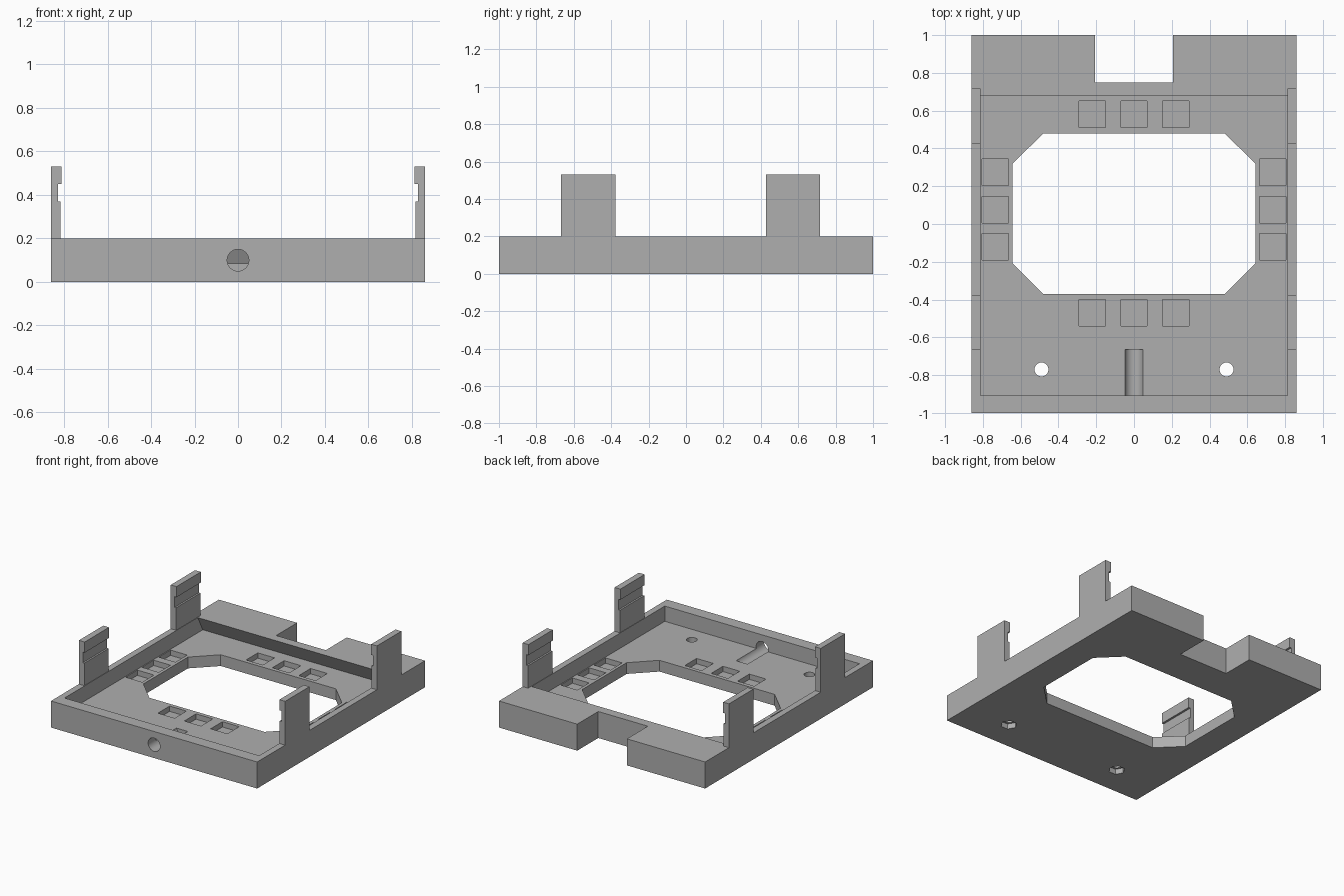
import bpy, bmesh, math
from mathutils import Vector

cube = bpy.data.objects.get("Cube")
if cube:
    bpy.data.objects.remove(cube, do_unlink=True)

grey = bpy.data.materials.new("plain grey")
grey.use_nodes = True
colour = (0.43, 0.43, 0.43, 1)
grey.diffuse_color = colour
grey.node_tree.nodes["Principled BSDF"].inputs["Base Color"].default_value = colour


def prism(name, points, direction):
    """Extrude a closed 3D outline along a direction."""
    bm = bmesh.new()
    face = bm.faces.new([bm.verts.new(p) for p in points])
    out = bmesh.ops.extrude_face_region(bm, geom=[face])
    moved = [v for v in out["geom"] if isinstance(v, bmesh.types.BMVert)]
    bmesh.ops.translate(bm, verts=moved, vec=Vector(direction))
    bmesh.ops.recalc_face_normals(bm, faces=bm.faces)
    mesh = bpy.data.meshes.new(name)
    bm.to_mesh(mesh)
    bm.free()
    mesh.materials.append(grey)
    obj = bpy.data.objects.new(name, mesh)
    bpy.context.collection.objects.link(obj)
    return obj


def upright(name, outline, z0, z1):
    return prism(name, [(x, y, z0) for x, y in outline], (0, 0, z1 - z0))


def box(name, x0, x1, y0, y1, z0, z1):
    return upright(name, [(x0, y0), (x1, y0), (x1, y1), (x0, y1)], z0, z1)


def ring(x, y, r, n):
    return [(x + r * math.cos(math.tau * i / n), y + r * math.sin(math.tau * i / n))
            for i in range(n)]


W, TOP, FLOOR, INNER = 0.86, 0.2, 0.085, 0.812

# Tray slab with the notch in its back edge
tray = upright("tray", [(-W, -1), (W, -1), (W, 1), (0.207, 1), (0.207, 0.75),
                        (-0.207, 0.75), (-0.207, 1), (-W, 1)], 0, TOP)

# Recess, undercut along its back wall
slope = 0.06 / (TOP - FLOOR)
recess = [(-0.907, FLOOR), (0.74, FLOOR), (0.68 - 0.1 * slope, TOP + 0.1), (-0.907, TOP + 0.1)]
cutters = [prism("recess_cutter", [(-INNER, y, z) for y, z in recess], (2 * INNER, 0, 0))]

# Central window with chamfered corners
window = [(0.48, 0.48), (-0.48, 0.48), (-0.642, 0.32), (-0.642, -0.21),
          (-0.48, -0.37), (0.48, -0.37), (0.642, -0.21), (0.642, 0.32)]
cutters.append(upright("window_cutter", window, -0.1, 0.15))

# Square pockets around the window
half = 0.07
centres = [(x, y) for x in (-0.22, 0, 0.22) for y in (0.58, -0.47)]
centres += [(x, y) for x in (-0.735, 0.735) for y in (-0.12, 0.075, 0.275)]
for x, y in centres:
    cutters.append(box("pocket_cutter", x - half, x + half, y - half, y + half,
                       FLOOR - 0.04, 0.15))

# Screw holes with hexagonal nut seats underneath
for x in (-0.49, 0.49):
    cutters.append(upright("screw_cutter", ring(x, -0.77, 0.037, 24), -0.1, 0.15))
    cutters.append(upright("nut_cutter", ring(x, -0.77, 0.058, 6), -0.1, 0.04))

# Round channel through the front wall
channel = [(x, -1.1, z) for x, z in ring(0, 0.1, 0.05, 32)]
cutters.append(prism("channel_cutter", channel, (0, 0.435, 0)))

# Apply all cuts, then discard the cutters
for c in cutters:
    c.hide_render = True
    mod = tray.modifiers.new("cut", "BOOLEAN")
    mod.operation, mod.solver, mod.object = "DIFFERENCE", "EXACT", c
bpy.context.view_layer.update()
result = bpy.data.meshes.new_from_object(
    tray.evaluated_get(bpy.context.evaluated_depsgraph_get()))
tray.modifiers.clear()
tray.data = result
for c in cutters:
    bpy.data.objects.remove(c, do_unlink=True)

# Four upright clips, each with a slot on its inner face
clip = [(W, TOP), (W, 0.53), (0.812, 0.53), (0.812, 0.45),
        (0.828, 0.45), (0.828, 0.37), (0.815, 0.37), (0.815, TOP)]
for side, sx in (("left", 1), ("right", -1)):
    for end, y in (("front", -0.667), ("back", 0.427)):
        prism(f"{end}_{side}_clip", [(sx * x, y, z) for x, z in clip], (0, 0.29, 0))

# Smooth the round holes while keeping edges sharp
bpy.ops.object.select_all(action="DESELECT")
tray.select_set(True)
bpy.context.view_layer.objects.active = tray
bpy.ops.object.shade_smooth_by_angle(angle=math.radians(25))
